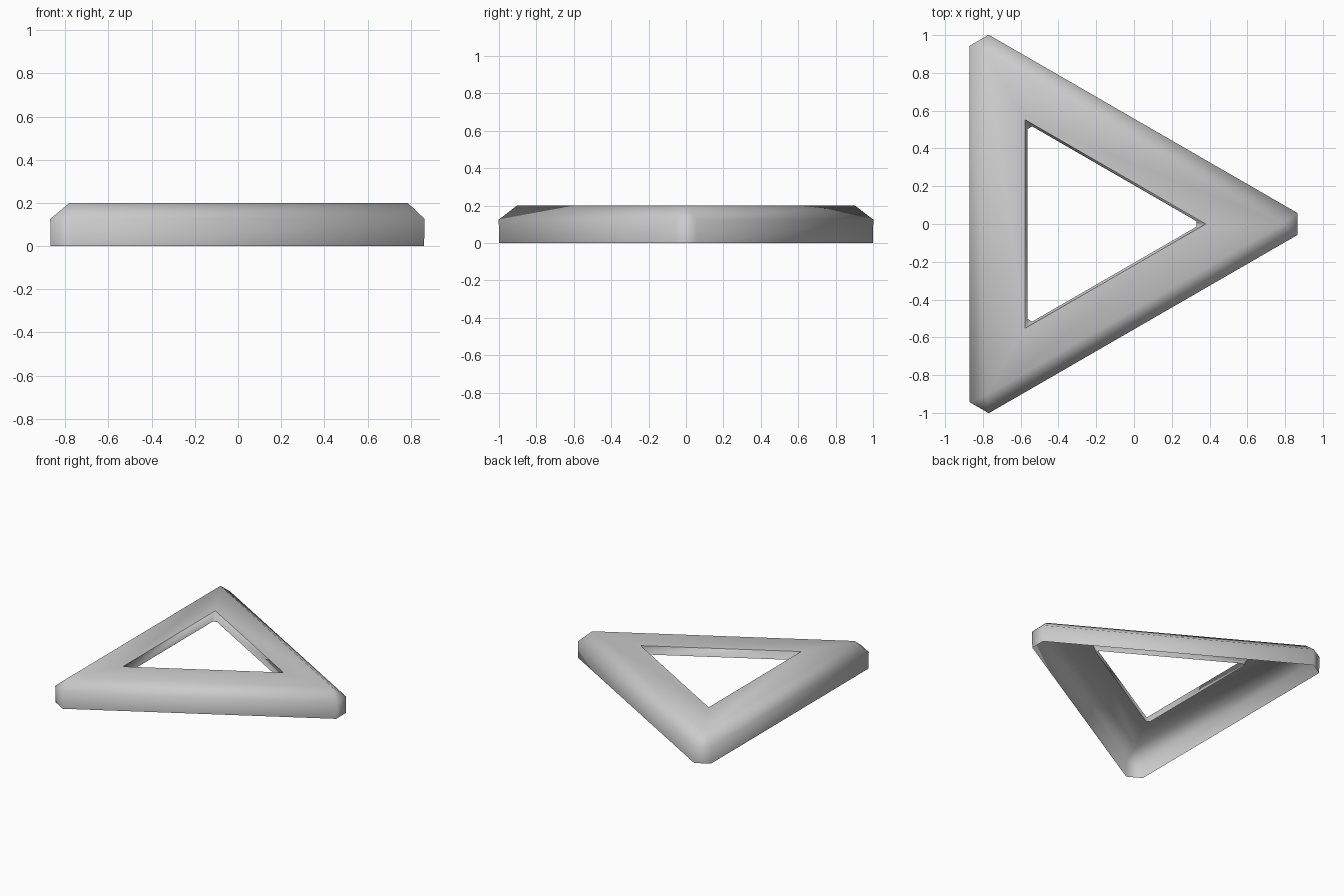
import bpy
import bmesh
from math import radians, tan
from mathutils import Matrix, Vector

default_cube = bpy.data.objects.get("Cube")
if default_cube:
    bpy.data.objects.remove(default_cube, do_unlink=True)

CENTRE_X = -0.258

grey = bpy.data.materials.new("plain grey")
grey.use_nodes = True
grey.diffuse_color = (0.6, 0.6, 0.6, 1)
grey.node_tree.nodes["Principled BSDF"].inputs["Base Color"].default_value = grey.diffuse_color


def triangle_ring(bm, inradius, z, tip=None):
    """Triangle loop pointing to +x, with its corners cut off at distance tip."""
    tip = tip or 2 * inradius
    half = (2 * inradius - tip) * tan(radians(30))
    verts = []
    for corner in range(3):
        turn = Matrix.Rotation(radians(120 * corner), 3, "Z")
        for side in (-half, half):
            verts.append(bm.verts.new(turn @ Vector((tip, side, z)) + Vector((CENTRE_X, 0, 0))))
    return verts


# Hollow frame section, from the outer foot over the top to the inner lip
bm = bmesh.new()
rings = [
    triangle_ring(bm, 0.61, 0.0, 1.12),
    triangle_ring(bm, 0.612, 0.125, 1.123),
    triangle_ring(bm, 0.522, 0.2),
    triangle_ring(bm, 0.319, 0.2),
    triangle_ring(bm, 0.307, 0.14, 0.588),
]
for low, high in zip(rings, rings[1:]):
    for i in range(6):
        j = (i + 1) % 6
        bm.faces.new((low[i], low[j], high[j], high[i]))
# Close the sharp corners of the top
bmesh.ops.remove_doubles(bm, verts=bm.verts[:], dist=0.001)

mesh = bpy.data.meshes.new("triangular_frame")
bm.to_mesh(mesh)
bm.free()
mesh.materials.append(grey)
frame = bpy.data.objects.new("triangular_frame", mesh)
bpy.context.collection.objects.link(frame)

# Soft outer edges, crisp inner lip
bpy.ops.object.select_all(action="DESELECT")
frame.select_set(True)
bpy.context.view_layer.objects.active = frame
bpy.ops.object.shade_smooth_by_angle(angle=radians(65))
